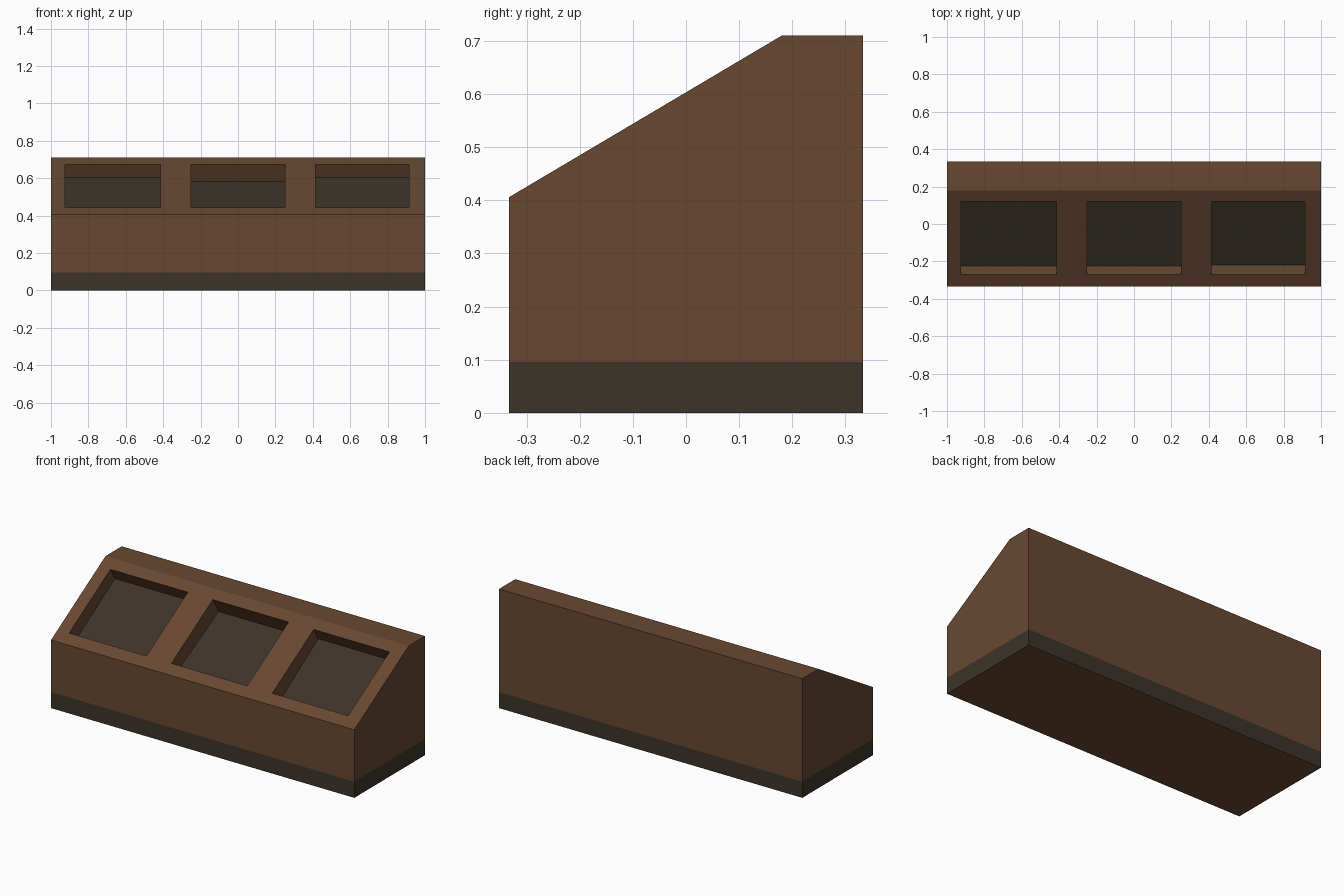
import bpy
import bmesh
from mathutils import Vector

cube = bpy.data.objects.get("Cube")
if cube:
    bpy.data.objects.remove(cube, do_unlink=True)


def make_material(name, color):
    mat = bpy.data.materials.new(name)
    mat.use_nodes = True
    mat.diffuse_color = color
    bsdf = mat.node_tree.nodes["Principled BSDF"]
    bsdf.inputs["Base Color"].default_value = color
    bsdf.inputs["Roughness"].default_value = 0.9
    return mat


brown = make_material("brown wood", (0.138, 0.064, 0.031, 1))
dark = make_material("dark trim", (0.046, 0.034, 0.023, 1))

HALF_DEPTH, BASE_TOP = 0.333, 0.096
TRAY_FRONT, TRAY_BACK = -0.27, 0.12

# Side profile (y, z) of the sloped cabinet, swept along x
profile = [(-HALF_DEPTH, 0), (HALF_DEPTH, 0), (HALF_DEPTH, 0.71),
           (0.18, 0.71), (-HALF_DEPTH, 0.406)]
# Trays: left edge, right edge, depth at front, depth at back
trays = [(-0.925, -0.415, 0.088, 0.083),
         (-0.25, 0.25, 0.088, 0.107),
         (0.415, 0.915, 0.1, 0.083)]

bm = bmesh.new()
end = bm.faces.new([bm.verts.new((-1, y, z)) for y, z in profile])
sweep = bmesh.ops.extrude_face_region(bm, geom=[end], use_keep_orig=True)
new_verts = [v for v in sweep["geom"] if isinstance(v, bmesh.types.BMVert)]
bmesh.ops.translate(bm, verts=new_verts, vec=(2, 0, 0))
bmesh.ops.recalc_face_normals(bm, faces=bm.faces)


def slope_faces():
    bm.normal_update()
    return [f for f in bm.faces if f.normal.y < -0.3 and f.normal.z > 0.3]


# Cut the sloped top into a frame around the trays
cuts = [((x, 0, 0), (1, 0, 0)) for tray in trays for x in tray[:2]]
cuts += [((0, y, 0), (0, 1, 0)) for y in (TRAY_FRONT, TRAY_BACK)]
for point, normal in cuts:
    faces = slope_faces()
    edges = {e for f in faces for e in f.edges}
    verts = {v for f in faces for v in f.verts}
    bmesh.ops.bisect_plane(bm, geom=faces + list(edges) + list(verts),
                           plane_co=point, plane_no=normal)

# Sink each tray floor along the slope normal
openings = []
for face in slope_faces():
    c = face.calc_center_median()
    for left, right, front, back in trays:
        if left < c.x < right and TRAY_FRONT < c.y < TRAY_BACK:
            openings.append((face, front, back, face.normal.copy()))
for face, front, back, normal in openings:
    floor = bmesh.ops.extrude_discrete_faces(bm, faces=[face])["faces"][0]
    middle = floor.calc_center_median().y
    for v in floor.verts:
        v.co -= normal * (front if v.co.y < middle else back)
    floor.material_index = 1

# Dark plinth band round the foot
bmesh.ops.bisect_plane(bm, geom=bm.verts[:] + bm.edges[:] + bm.faces[:],
                       plane_co=(0, 0, BASE_TOP), plane_no=Vector((0, 0, 1)))
bm.normal_update()
for face in bm.faces:
    if face.calc_center_median().z < BASE_TOP and abs(face.normal.z) < 0.5:
        face.material_index = 1

mesh = bpy.data.meshes.new("display_cabinet")
bm.to_mesh(mesh)
bm.free()
mesh.materials.append(brown)
mesh.materials.append(dark)
cabinet = bpy.data.objects.new("display_cabinet", mesh)
bpy.context.collection.objects.link(cabinet)
